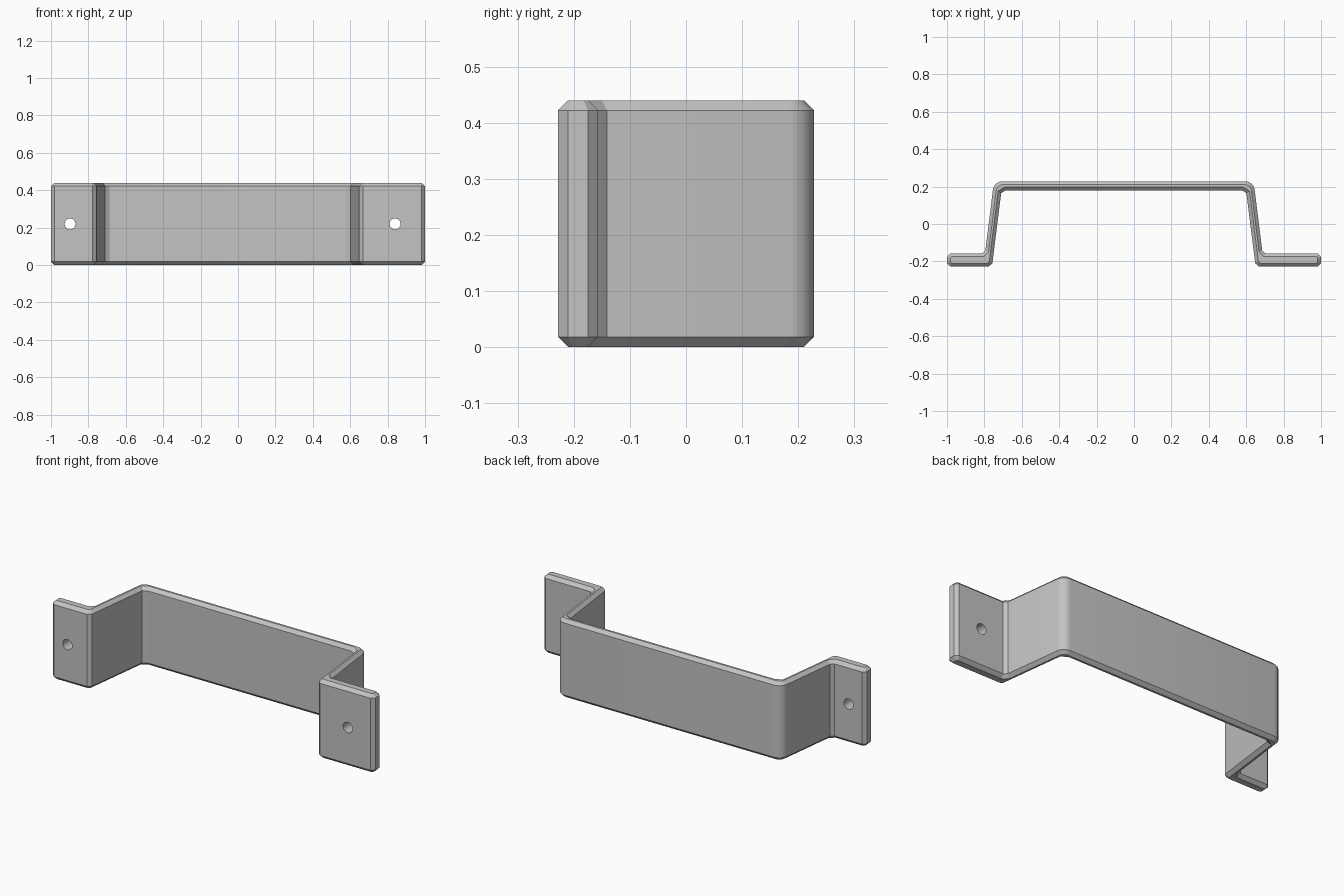
import bpy, bmesh, math
from mathutils import Vector

cube = bpy.data.objects.get("Cube")
if cube:
    bpy.data.objects.remove(cube, do_unlink=True)

HEIGHT, BEVEL = 0.44, 0.018
MIDDLE = -0.0545          # centre line of the raised bridge
BACK, FRONT = 0.228, -0.228
FLANGE_BACK = -0.157

steel = bpy.data.materials.new("grey_metal")
steel.use_nodes = True
colour = (0.55, 0.55, 0.55, 1)
steel.diffuse_color = colour
steel.node_tree.nodes["Principled BSDF"].inputs["Base Color"].default_value = colour


def half_profile(side):
    """Bracket outline from the bridge back, round the flange, to the bridge front."""
    end = 1 - side * MIDDLE
    pts = []
    for i in range(7):    # rounded outer bend
        a = math.radians(90 - 83 * i / 6)
        pts.append((0.65 + 0.05 * math.cos(a), BACK - 0.05 + 0.05 * math.sin(a)))
    pts += [(0.74, FLANGE_BACK + 0.016), (0.757, FLANGE_BACK),
            (end - BEVEL, FLANGE_BACK), (end, FLANGE_BACK - BEVEL),
            (end, FRONT + BEVEL), (end - BEVEL, FRONT),
            (0.7235, FRONT), (0.7025, FRONT + BEVEL),
            (0.6555, 0.165), (0.6325, 0.18)]
    return [Vector((MIDDLE + side * u, y)) for u, y in pts]


def inset(pts, d):
    """Move a clockwise outline inwards by d with mitred corners."""
    out = []
    for i, p in enumerate(pts):
        a = (p - pts[i - 1]).normalized()
        b = (pts[(i + 1) % len(pts)] - p).normalized()
        na, nb = Vector((a.y, -a.x)), Vector((b.y, -b.x))
        out.append(p + (na + nb) * d / (1 + na.dot(nb)))
    return out


# Bent strip with chamfered top and bottom rims
outline = half_profile(1) + half_profile(-1)[::-1]
small = inset(outline, BEVEL)
bm = bmesh.new()
rings = [[bm.verts.new((p.x, p.y, z)) for p in loop] for loop, z in
         ((small, 0), (outline, BEVEL), (outline, HEIGHT - BEVEL), (small, HEIGHT))]
n = len(outline)
for low, high in zip(rings, rings[1:]):
    for i in range(n):
        j = (i + 1) % n
        bm.faces.new((low[i], low[j], high[j], high[i]))
bm.faces.new(rings[0])
bm.faces.new(rings[-1])
bmesh.ops.recalc_face_normals(bm, faces=bm.faces)
mesh = bpy.data.meshes.new("bracket")
bm.to_mesh(mesh)
bm.free()
mesh.materials.append(steel)
bracket = bpy.data.objects.new("bracket", mesh)
bpy.context.collection.objects.link(bracket)

# Screw holes through both flanges
for name, x in (("right_hole_cutter", -0.898), ("left_hole_cutter", 0.84)):
    bpy.ops.mesh.primitive_cylinder_add(vertices=32, radius=0.029, depth=0.16,
                                        location=(x, -0.19, HEIGHT / 2),
                                        rotation=(math.pi / 2, 0, 0))
    cutter = bpy.context.object
    cutter.name = name
    cutter.data.materials.append(steel)
    cutter.hide_render = True
    cutter.hide_set(True)
    cut = bracket.modifiers.new(name, "BOOLEAN")
    cut.operation = "DIFFERENCE"
    cut.solver = "EXACT"
    cut.object = cutter

# Apply the holes, then smooth only the gentle bends
bpy.ops.object.select_all(action="DESELECT")
bpy.context.view_layer.objects.active = bracket
bracket.select_set(True)
for mod in list(bracket.modifiers):
    cutter = mod.object
    bpy.ops.object.modifier_apply(modifier=mod.name)
    bpy.data.objects.remove(cutter, do_unlink=True)
bpy.ops.object.shade_smooth_by_angle(angle=math.radians(25))
